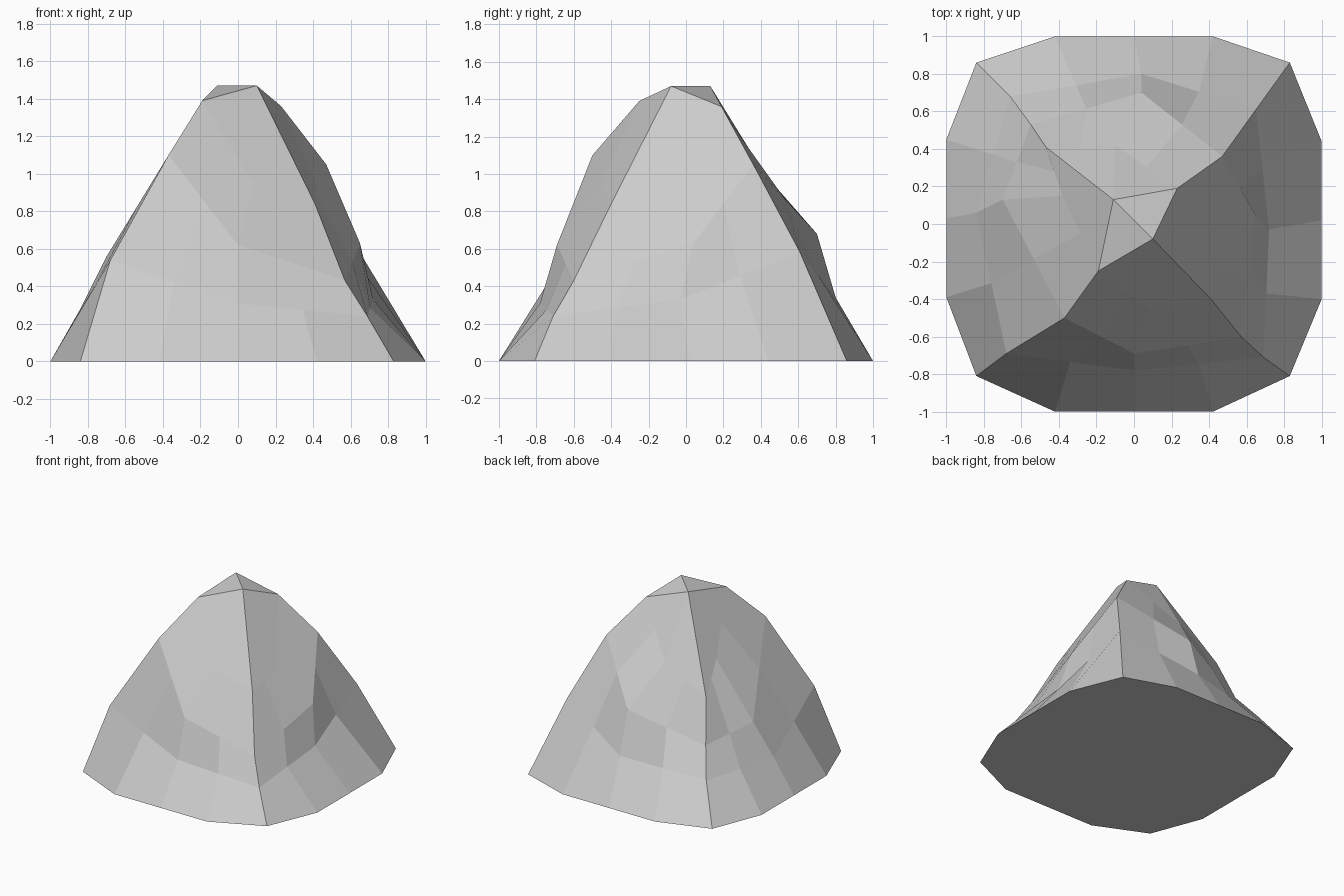
import bpy
import bmesh
from mathutils import Vector

if "Cube" in bpy.data.objects:
    bpy.data.objects.remove(bpy.data.objects["Cube"])

# Eight columns counter-clockwise: corner ridges alternate with side middles.
# Each column lists three points going up the slope.
columns = [
    [(-.68, -.69, .54), (-.37, -.50, 1.10), (-.19, -.25, 1.39)],  # front left ridge
    [(0, -.78, .31), (0, -.69, .62), (.08, -.45, .95)],           # front
    [(.69, -.71, .24), (.57, -.60, .43), (.41, -.40, .84)],       # front right ridge
    [(.72, -.03, .33), (.65, .04, .63), (.425, -.10, .93)],       # right
    [(.65, .61, .58), (.47, .36, 1.05), (.23, .19, 1.36)],        # back right ridge
    [(.04, .80, .34), (.04, .70, .68), (-.10, .42, 1.0)],         # back
    [(-.66, .68, .28), (-.55, .53, .48), (-.47, .41, .80)],       # back left ridge
    [(-.84, .06, .28), (-.70, .13, .56), (-.38, .15, 1.0)],       # left
]

bm = bmesh.new()

# Base outline: rounded square with cut corners
base = [(-.84, -.81), (-.42, -1), (0, -1), (.42, -1), (.83, -.81), (1, -.40),
        (1, .02), (1, .44), (.83, .86), (.42, 1), (0, 1), (-.42, 1),
        (-.84, .86), (-1, .45), (-1, .03), (-1, -.39)]
rings = [[bm.verts.new((x, y, 0)) for x, y in base]]

# Slope rings: each column plus the halfway point to the next one
for level in range(3):
    ring = []
    for i in range(8):
        a = Vector(columns[i][level])
        b = Vector(columns[(i + 1) % 8][level])
        ring += [bm.verts.new(a), bm.verts.new((a + b) / 2)]
    rings.append(ring)

bm.faces.new(rings[0][::-1])
for low, high in zip(rings, rings[1:]):
    for i in range(16):
        j = (i + 1) % 16
        bm.faces.new((low[i], low[j], high[j], high[i]))

# Summit: two peak points, each fanned over half of the top ring
top = rings[-1]
peak_front = bm.verts.new((.10, -.08, 1.47))
peak_back = bm.verts.new((-.11, .13, 1.47))
for i in range(16):
    bm.faces.new((top[i], top[(i + 1) % 16], peak_front if i < 8 else peak_back))
bm.faces.new((top[0], peak_front, peak_back))
bm.faces.new((top[8], peak_back, peak_front))

bmesh.ops.recalc_face_normals(bm, faces=bm.faces)
mesh = bpy.data.meshes.new("rock_mountain")
bm.to_mesh(mesh)
bm.free()
bpy.context.collection.objects.link(bpy.data.objects.new("rock_mountain", mesh))
